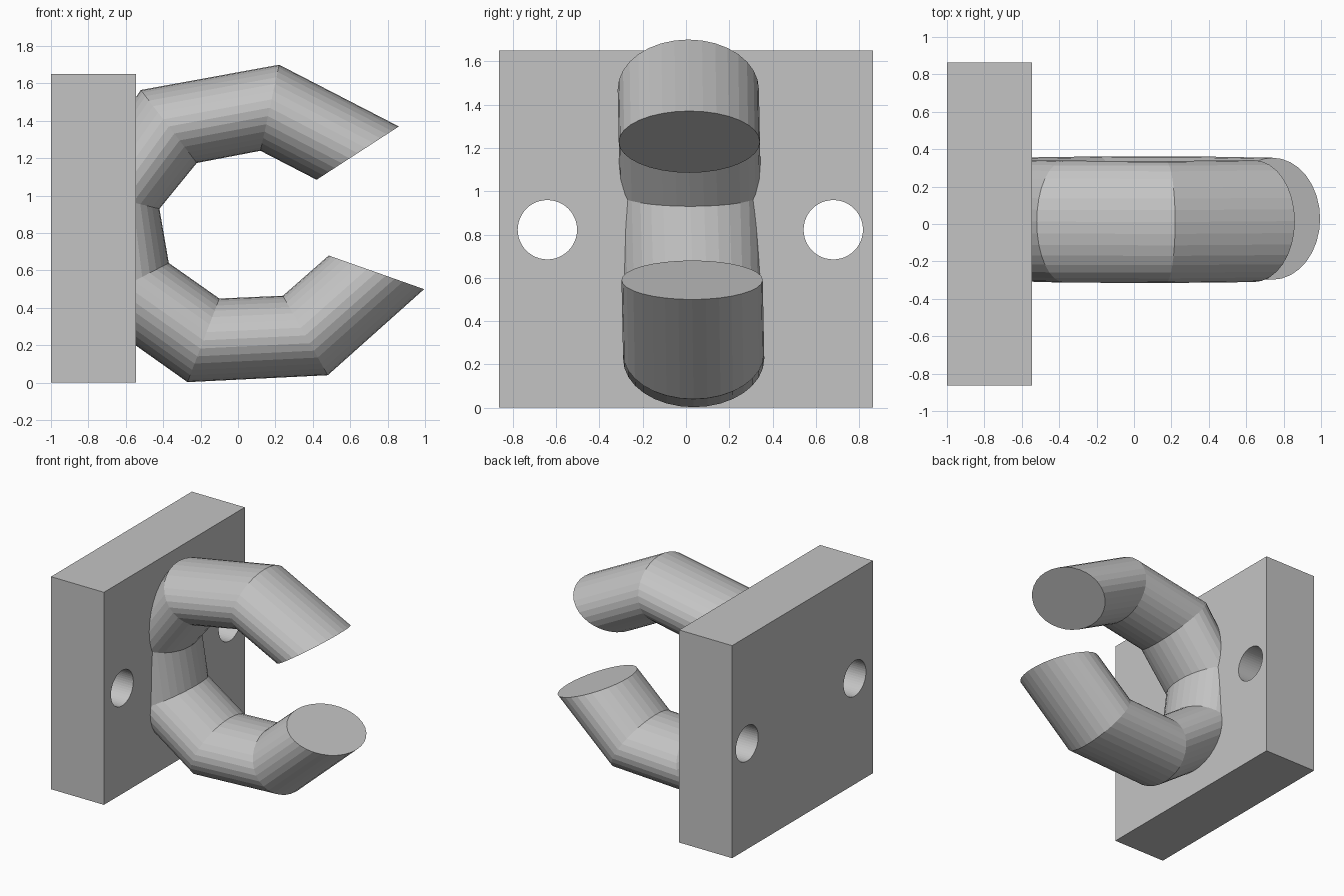
import bpy, bmesh, math
from mathutils import Vector

if "Cube" in bpy.data.objects:
    bpy.data.objects.remove(bpy.data.objects["Cube"], do_unlink=True)

# One plain grey for everything
grey = bpy.data.materials.new("plain_grey")
grey.use_nodes = True
COLOUR = (0.55, 0.55, 0.55, 1)
grey.diffuse_color = COLOUR
grey.node_tree.nodes["Principled BSDF"].inputs["Base Color"].default_value = COLOUR

# Wall plate
bpy.ops.mesh.primitive_cube_add(size=1, location=(-0.773, 0, 0.826))
plate = bpy.context.object
plate.name = "wall_plate"
plate.scale = (0.454, 1.726, 1.648)
bpy.ops.object.transform_apply(location=False, rotation=False, scale=True)
plate.data.materials.append(grey)

# Screw holes bored right through the plate
for y in (-0.64, 0.68):
    bpy.ops.mesh.primitive_cylinder_add(vertices=48, radius=0.137, depth=1,
                                        location=(-0.773, y, 0.822),
                                        rotation=(0, math.pi / 2, 0))
    cutter = bpy.context.object
    cutter.hide_render = True
    cutter.data.materials.append(grey)
    bore = plate.modifiers.new("screw_hole", 'BOOLEAN')
    bore.operation = 'DIFFERENCE'
    bore.solver = 'EXACT'
    bore.object = cutter
    bpy.context.view_layer.objects.active = plate
    bpy.ops.object.modifier_apply(modifier=bore.name)
    bpy.data.objects.remove(cutter, do_unlink=True)

# Open hook: oval rings at each mitred joint, given as outer and inner (x, z)
JOINTS = [
    ((0.86, 1.37), (0.42, 1.085)),
    ((0.22, 1.70), (0.12, 1.24)),
    ((-0.52, 1.565), (-0.22, 1.175)),
    ((-0.88, 1.04), (-0.42, 0.93)),
    ((-0.83, 0.40), (-0.37, 0.64)),
    ((-0.27, 0.003), (-0.10, 0.45)),
    ((0.48, 0.04), (0.24, 0.465)),
    ((0.995, 0.50), (0.485, 0.68)),
]
SIDES = 32
HALF_WIDTH = 0.326

bm = bmesh.new()
rings = []
for (ox, oz), (ix, iz) in JOINTS:
    outer, inner = Vector((ox, 0, oz)), Vector((ix, 0, iz))
    centre, reach = (outer + inner) / 2, (outer - inner) / 2
    centre.y = 0.04 - 0.02 * centre.z      # the hook leans slightly sideways
    ring = []
    for k in range(SIDES):
        a = math.tau * k / SIDES
        side = Vector((0, HALF_WIDTH * math.sin(a), 0))
        ring.append(bm.verts.new(centre + reach * math.cos(a) + side))
    rings.append(ring)
for a, b in zip(rings, rings[1:]):
    for k in range(SIDES):
        n = (k + 1) % SIDES
        bm.faces.new((a[k], a[n], b[n], b[k]))
bm.faces.new(rings[0])
bm.faces.new(rings[-1])
bmesh.ops.recalc_face_normals(bm, faces=bm.faces)
mesh = bpy.data.meshes.new("hook")
bm.to_mesh(mesh)
bm.free()
mesh.materials.append(grey)
hook = bpy.data.objects.new("hook", mesh)
bpy.context.collection.objects.link(hook)
